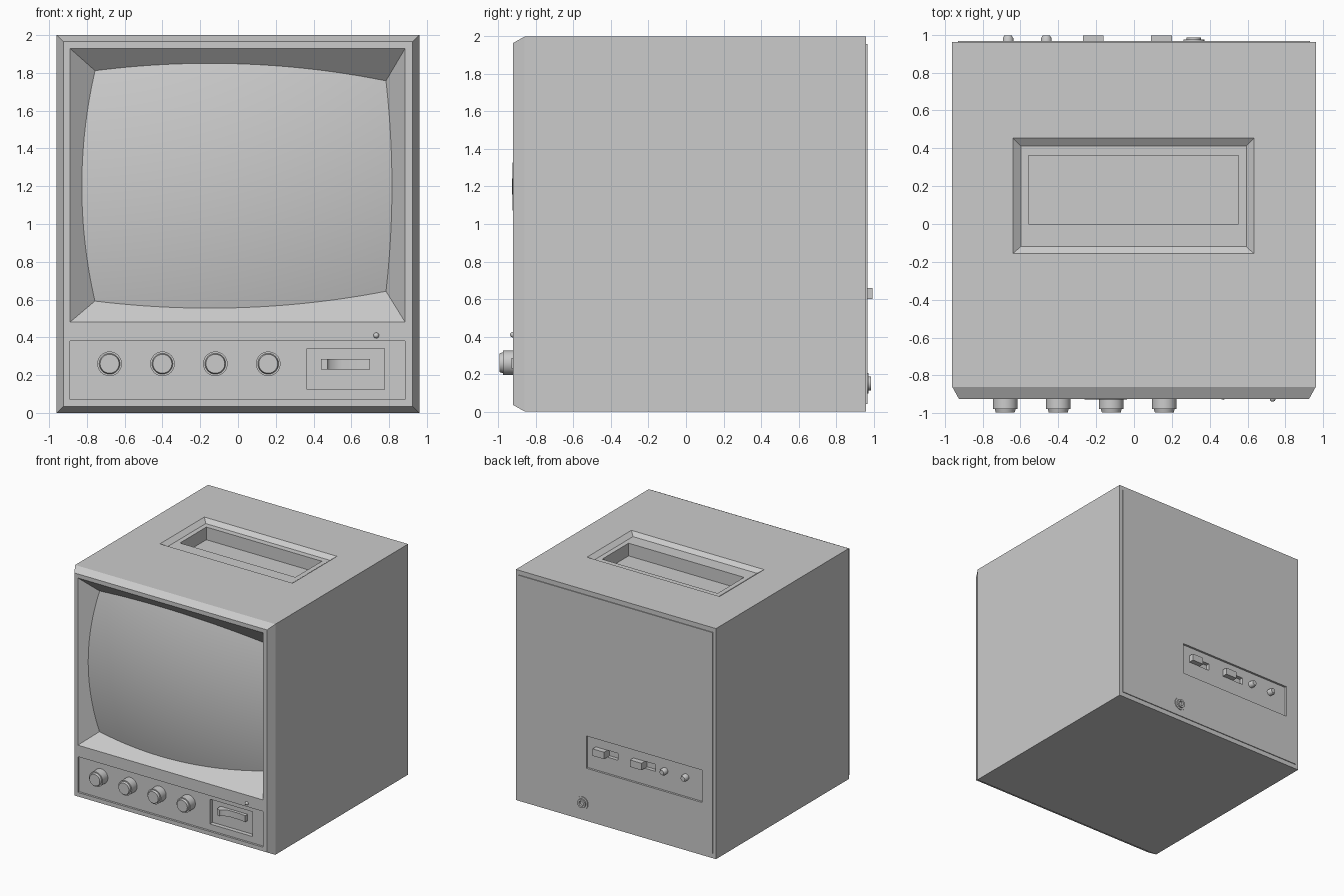
import bpy, bmesh, math
from mathutils import Vector

if "Cube" in bpy.data.objects:
    bpy.data.objects.remove(bpy.data.objects["Cube"])

FRONT, BACK = -0.923, 0.967


def finish(name, bm, smooth=False):
    bmesh.ops.recalc_face_normals(bm, faces=bm.faces)
    mesh = bpy.data.meshes.new(name)
    bm.to_mesh(mesh)
    bm.free()
    ob = bpy.data.objects.new(name, mesh)
    bpy.context.collection.objects.link(ob)
    bpy.ops.object.select_all(action='DESELECT')
    bpy.context.view_layer.objects.active = ob
    ob.select_set(True)
    if smooth:
        bpy.ops.object.shade_smooth_by_angle(angle=math.radians(35))
    return ob


def loft(name, rings, smooth=False):
    """Skin a stack of equal-length point rings and cap both ends."""
    bm = bmesh.new()
    vs = [[bm.verts.new(p) for p in ring] for ring in rings]
    n = len(vs[0])
    for a, b in zip(vs, vs[1:]):
        for i in range(n):
            j = (i + 1) % n
            bm.faces.new((a[i], a[j], b[j], b[i]))
    bm.faces.new(vs[0])
    bm.faces.new(vs[-1])
    return finish(name, bm, smooth)


def rect_y(y, x0, x1, z0, z1):
    return [(x0, y, z0), (x1, y, z0), (x1, y, z1), (x0, y, z1)]


def rect_z(z, x0, x1, y0, y1):
    return [(x0, y0, z), (x1, y0, z), (x1, y1, z), (x0, y1, z)]


def box(name, x0, x1, y0, y1, z0, z1):
    return loft(name, [rect_y(y0, x0, x1, z0, z1), rect_y(y1, x0, x1, z0, z1)])


def lathe(name, x, z, profile, n=32):
    """Turned part along y; profile is (radius, y) pairs."""
    return loft(name, [[(x + r * math.cos(i * math.tau / n), y, z + r * math.sin(i * math.tau / n))
                        for i in range(n)] for r, y in profile], True)


def cut(target, cutter):
    cutter.hide_render = True
    mod = target.modifiers.new("cut", 'BOOLEAN')
    mod.operation, mod.solver, mod.object = 'DIFFERENCE', 'EXACT', cutter
    bpy.context.view_layer.objects.active = target
    bpy.ops.object.modifier_apply(modifier=mod.name)
    bpy.data.objects.remove(cutter, do_unlink=True)


# Cabinet with chamfered front and thin raised back plate
cabinet = loft("cabinet", [
    rect_y(FRONT, -.925, .925, .035, 1.965),
    rect_y(-.86, -.96, .96, 0, 2),
    rect_y(.96, -.96, .96, 0, 2),
    rect_y(.96, -.93, .93, .04, 1.96),
    rect_y(BACK, -.93, .93, .04, 1.96)])

# Screen opening with sloping walls
X0, X1, Z0, Z1, D = -.89, .885, .48, 1.93, .2
IN_L, IN_R, IN_B, IN_T = .248, .13, .21, .22
cut(cabinet, loft("screen_cutter", [
    rect_y(-1.1, X0, X1, Z0, Z1),
    rect_y(FRONT, X0, X1, Z0, Z1),
    rect_y(FRONT + D, X0 + IN_L, X1 - IN_R, Z0 + IN_B, Z1 - IN_T)]))

# Control strip, selector pocket
cut(cabinet, box("strip_cutter", -.89, .885, -1.1, FRONT + .018, .07, .38))
cut(cabinet, box("pocket_cutter", .365, .775, -1.1, FRONT + .055, .125, .34))

# Carrying handle well: sloped frame, then deeper hand hole
cut(cabinet, loft("handle_frame_cutter", [
    rect_z(2.1, -.64, .633, -.156, .453),
    rect_z(2, -.64, .633, -.156, .453),
    rect_z(1.97, -.598, .593, -.12, .412)]))
cut(cabinet, box("hand_hole_cutter", -.557, .551, 0, .362, 1.86, 2.1))

# Back socket panel and its slide slots
cut(cabinet, box("back_panel_cutter", -.83, .28, BACK - .018, 1.1, .46, .74))
for x in (.2, -.16):
    cut(cabinet, box("slot_cutter", x - .21, x, BACK - .05, 1.1, .6, .66))

# Bulged picture tube, trimmed to the sloping walls
bm = bmesh.new()
bmesh.ops.create_grid(bm, x_segments=48, y_segments=40, size=1)
for v in bm.verts:
    x, z = v.co.x * .92, 1.2 + v.co.y * .76
    v.co = (x, -.927 + .12 * (x + .15) ** 2 + .18 * (z - 1.2) ** 2, z)
for point, normal in (((X0, FRONT, 0), (1, -IN_L / D, 0)),
                      ((X1, FRONT, 0), (-1, -IN_R / D, 0)),
                      ((0, FRONT, Z0), (0, -IN_B / D, 1)),
                      ((0, FRONT, Z1), (0, -IN_T / D, -1))):
    bmesh.ops.bisect_plane(bm, geom=bm.verts[:] + bm.edges[:] + bm.faces[:],
                           plane_co=point, plane_no=Vector(normal).normalized(),
                           clear_inner=True)
screen = finish("screen", bm, True)
if sum((p.normal.y for p in screen.data.polygons)) > 0:
    screen.data.flip_normals()

# Control knobs
for i in range(4):
    lathe("control_knob", -.68 + .28 * i, .26,
          [(.065, -.89), (.065, -.977), (.055, -.977), (.05, -.995)])

# Indicator lamp
lathe("indicator_lamp", .732, .41,
      [(.015, -.91), (.015, -.926), (.011, -.934), (.004, -.938)], 16)

# Selector rocker with a concave thumb sweep
profile = [(.44, -.86), (.44, -.918), (.475, -.93)]
profile += [(.475 + .075 * t, -.893 - .032 * (1 - t) ** 2) for t in (.05, .2, .4, .6, .8, 1)]
profile += [(.65, -.894), (.70, -.902), (.70, -.86)]
loft("selector_rocker", [[(x, y, z) for x, y in profile] for z in (.23, .285)], True)

# Back slide switches, push knobs and aerial socket
for x in (.2, -.16):
    box("slide_switch", x - .11, x, BACK - .05, .995, .6, .66)
for x in (-.463, -.665):
    lathe("back_knob", x, .63, [(.028, .93), (.028, .98), (.02, .995)], 20)
lathe("aerial_socket", .316, .15,
      [(.055, .95), (.055, .974), (.038, .974), (.038, .986), (.022, .986), (.022, .96)], 24)
